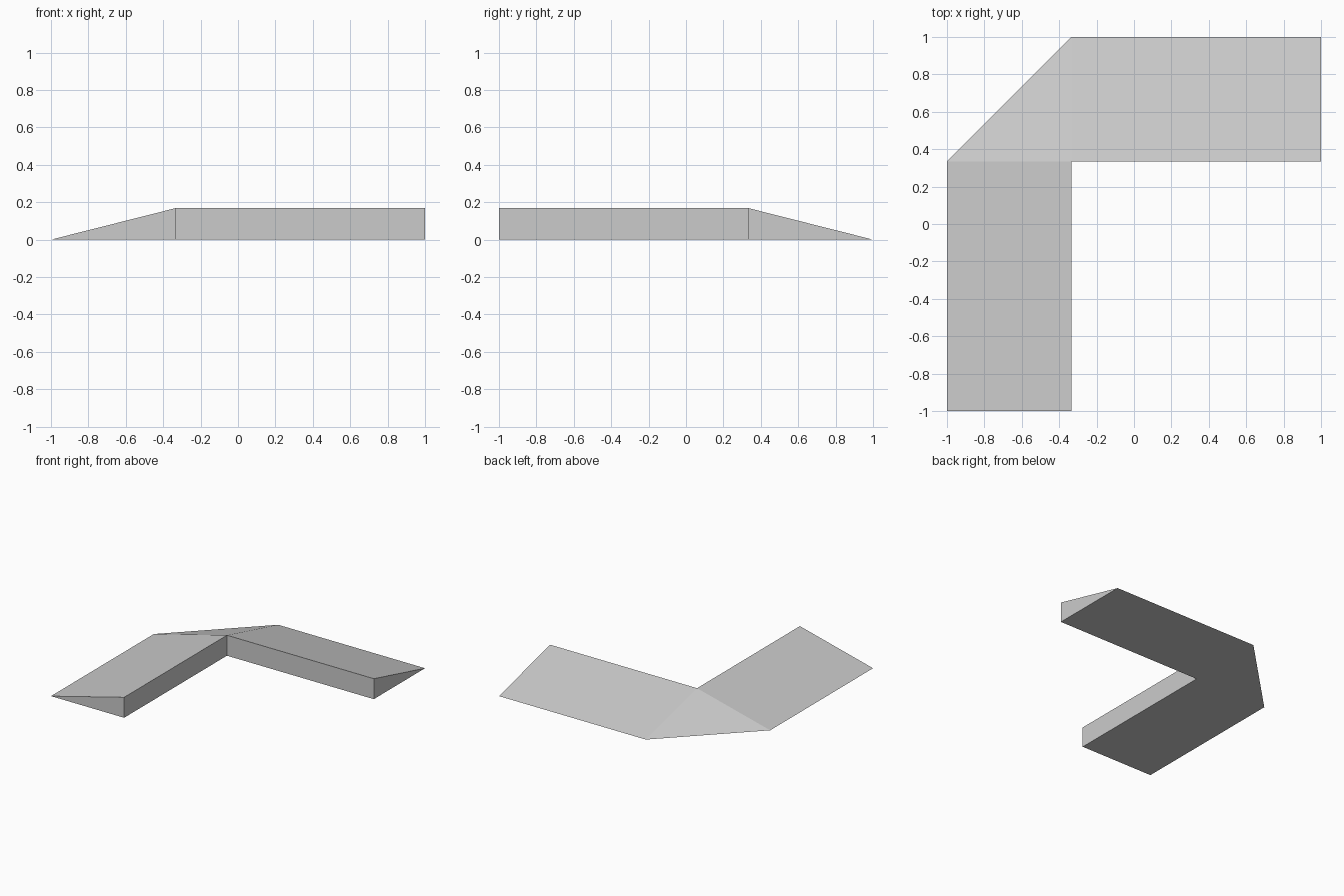
import bpy
import bmesh

cube = bpy.data.objects.get("Cube")
if cube:
    bpy.data.objects.remove(cube, do_unlink=True)

INNER = 0.335   # distance of the inner walls from the centre
HEIGHT = 0.168  # height of the inner walls

# Plain grey
grey = bpy.data.materials.new("light_grey")
grey.use_nodes = True
colour = (0.6, 0.6, 0.6, 1)
grey.diffuse_color = colour
grey.node_tree.nodes["Principled BSDF"].inputs["Base Color"].default_value = colour

bm = bmesh.new()


def points(coords, z):
    return [bm.verts.new((x, y, z)) for x, y in coords]


# Footprint: the outer sloping edge, and the inner edge under the walls
inner_line = [(-INNER, -1), (-INNER, INNER), (1, INNER)]
outer_line = [(-1, -1), (-1, INNER), (-INNER, 1), (1, 1)]
foot = points(inner_line, 0)
ridge = points(inner_line, HEIGHT)
outer = points(outer_line, 0)

# Underside
bm.faces.new(foot + outer[::-1])
# Two inner walls
for i in range(2):
    bm.faces.new((foot[i], foot[i + 1], ridge[i + 1], ridge[i]))
# Two slopes and the triangular corner between them
bm.faces.new((outer[0], ridge[0], ridge[1], outer[1]))
bm.faces.new((outer[1], ridge[1], outer[2]))
bm.faces.new((outer[2], ridge[1], ridge[2], outer[3]))
# Triangular ends
bm.faces.new((foot[0], ridge[0], outer[0]))
bm.faces.new((foot[2], outer[3], ridge[2]))

bmesh.ops.recalc_face_normals(bm, faces=bm.faces)
mesh = bpy.data.meshes.new("corner_ramp")
bm.to_mesh(mesh)
bm.free()
mesh.materials.append(grey)
ramp = bpy.data.objects.new("corner_ramp", mesh)
bpy.context.collection.objects.link(ramp)
